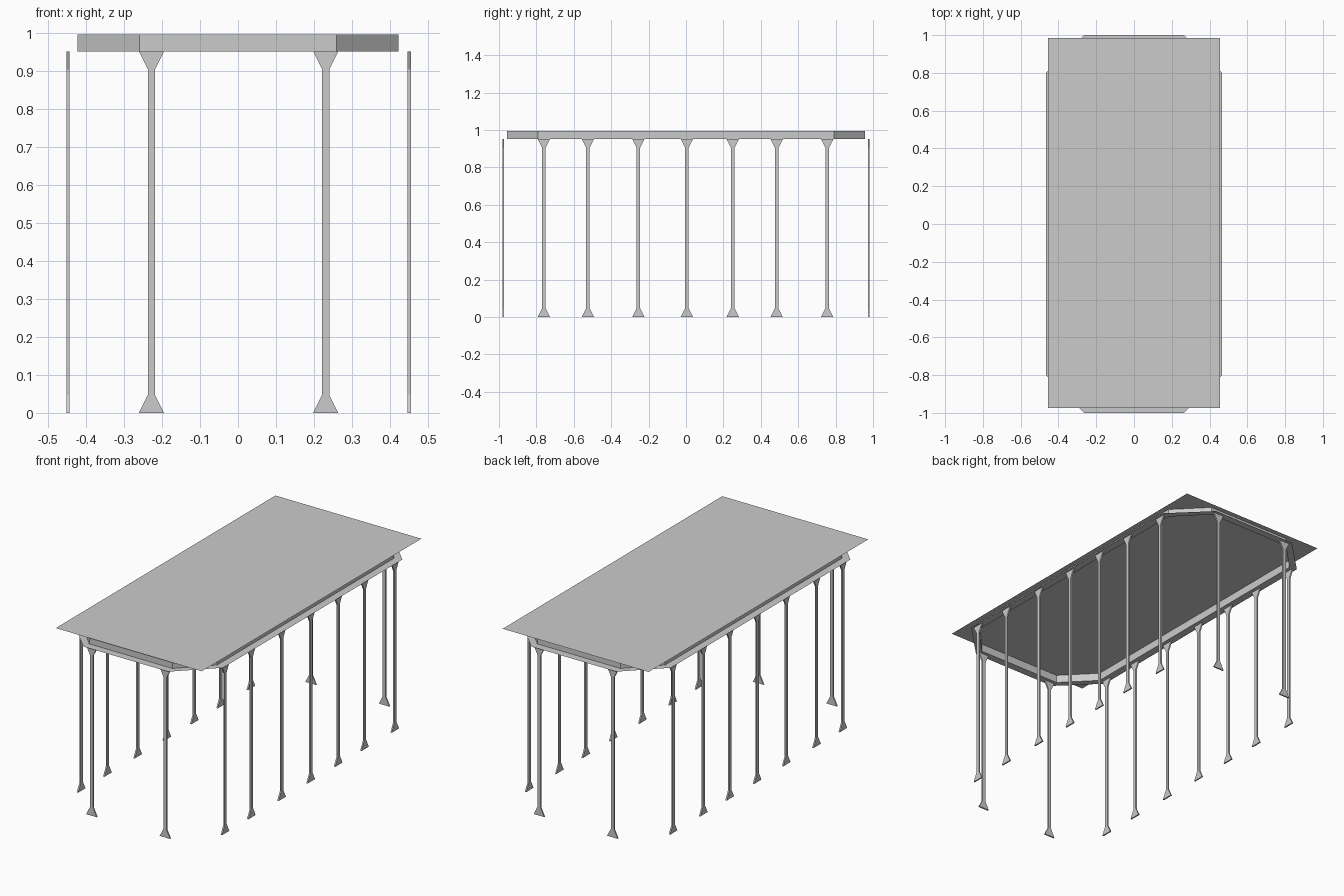
import bpy, bmesh
from mathutils import Vector

if "Cube" in bpy.data.objects:
    bpy.data.objects.remove(bpy.data.objects["Cube"])

LOW, HIGH = 0.952, 0.996

def make(name, bm):
    me = bpy.data.meshes.new(name)
    bm.to_mesh(me)
    bm.free()
    ob = bpy.data.objects.new(name, me)
    bpy.context.collection.objects.link(ob)
    return ob

def octagon(x, y, cx, cy):
    # rectangle x by y with corners cut at cx and cy
    return [(cx, -y), (x, -cy), (x, cy), (cx, y),
            (-cx, y), (-x, cy), (-x, -cy), (-cx, -y)]

def strip(name, a, za, b, zb):
    # closed ring of quads between two outlines
    bm = bmesh.new()
    va = [bm.verts.new((x, y, za)) for x, y in a]
    vb = [bm.verts.new((x, y, zb)) for x, y in b]
    n = len(a)
    for i in range(n):
        j = (i + 1) % n
        bm.faces.new((va[i], va[j], vb[j], vb[i]))
    return make(name, bm)

# roof sheet
bm = bmesh.new()
bm.faces.new([bm.verts.new((x, y, HIGH)) for x, y in
              ((-0.456, -0.975), (0.456, -0.975), (0.456, 0.985), (-0.456, 0.985))])
make("roof", bm)

# beam: upright inner wall and flat ledge at its foot
inner = octagon(0.423, 0.956, 0.26, 0.79)
outer = octagon(0.467, 1.0, 0.265, 0.80)
strip("beam_wall", inner, LOW, inner, HIGH)
strip("beam_ledge", outer, LOW, inner, LOW)

# flat column with flared foot and head
half = [(0.033, 0), (0.0095, 0.047), (0.0095, 0.905), (0.033, LOW)]
profile = half + [(-w, z) for w, z in reversed(half)]

def column(name, x, y, along_y):
    bm = bmesh.new()
    t = Vector((0.004, 0, 0)) if along_y else Vector((0, 0.004, 0))
    pts = [Vector((x, y + w, z)) if along_y else Vector((x + w, y, z)) for w, z in profile]
    f = bm.faces.new([bm.verts.new(p - t) for p in pts])
    ext = bmesh.ops.extrude_face_region(bm, geom=[f])
    bmesh.ops.translate(bm, vec=2 * t,
                        verts=[v for v in ext["geom"] if isinstance(v, bmesh.types.BMVert)])
    bmesh.ops.recalc_face_normals(bm, faces=bm.faces)
    make(name, bm)

# columns along the long sides
for i, y in enumerate((-0.76, -0.525, -0.255, 0.005, 0.25, 0.485, 0.755)):
    column(f"left_column_{i + 1}", -0.448, y, True)
    column(f"right_column_{i + 1}", 0.451, y, True)

# columns at the two ends
for name, y in (("front", -0.978), ("back", 0.978)):
    for i, x in enumerate((-0.228, 0.231)):
        column(f"{name}_column_{i + 1}", x, y, False)
